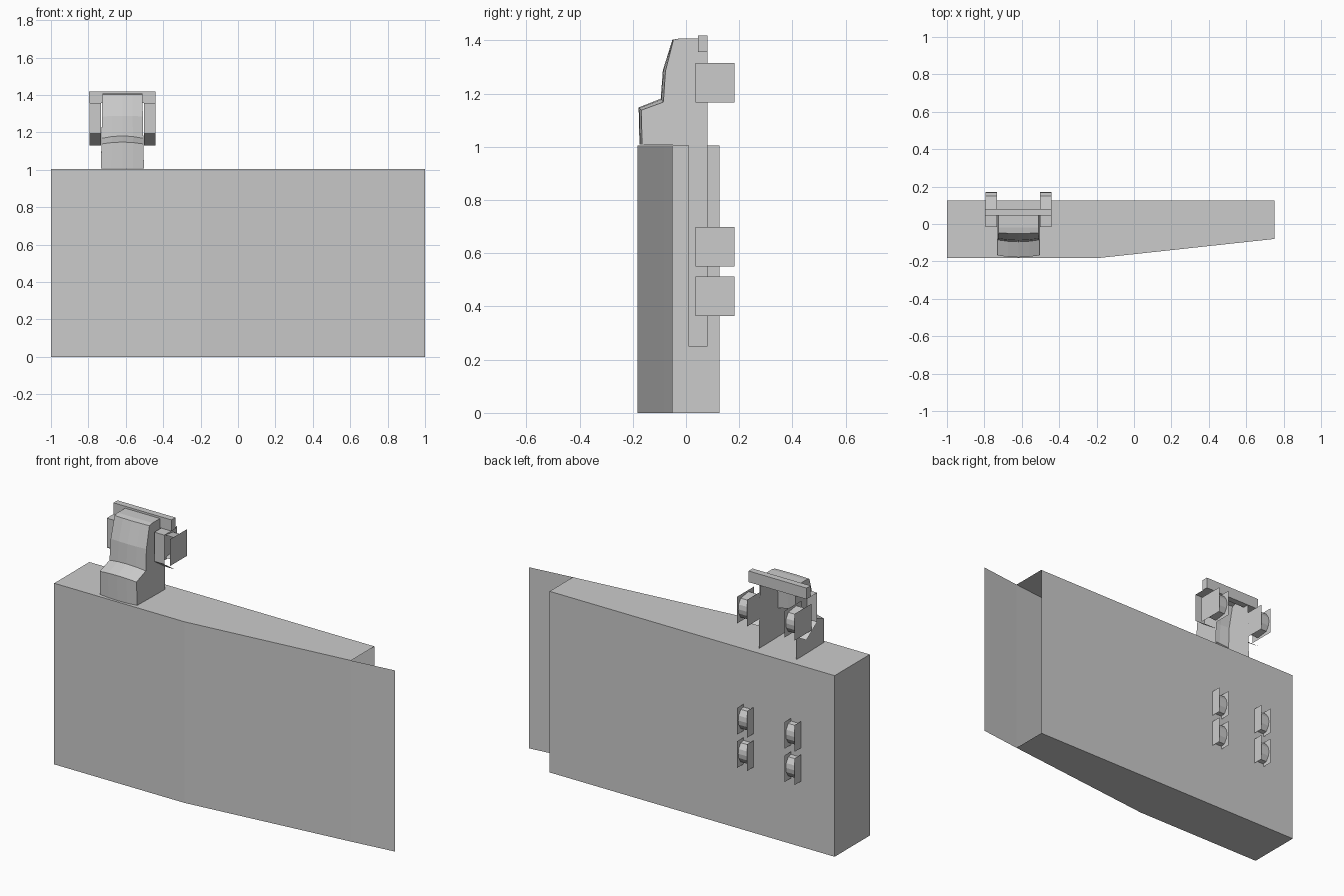
import bpy

if "Cube" in bpy.data.objects:
    bpy.data.objects.remove(bpy.data.objects["Cube"])

CX = -0.618  # centre line of the neck and its fittings


def make(name, verts, faces):
    mesh = bpy.data.meshes.new(name)
    mesh.from_pydata(verts, [], faces)
    mesh.update()
    obj = bpy.data.objects.new(name, mesh)
    bpy.context.collection.objects.link(obj)
    return obj


def sheet(name, profile, x0, x1):
    """Thin strip: an open (y, z) profile swept along x."""
    verts = [(x, y, z) for y, z in profile for x in (x0, x1)]
    faces = [(2 * i, 2 * i + 1, 2 * i + 3, 2 * i + 2) for i in range(len(profile) - 1)]
    return make(name, verts, faces)


def side_plate(name, x, outline):
    return make(name, [(x, y, z) for y, z in outline], [tuple(range(len(outline)))])


# Main panel: hollow box, open at the right end, front skin running past it
plan = [(0.75, 0.125), (-1, 0.125), (-1, -0.183), (-0.2, -0.183), (0.75, -0.08), (1, -0.05)]
n = len(plan)
verts = [(x, y, 0) for x, y in plan] + [(x, y, 1.005) for x, y in plan]
faces = [(i, i + 1, i + 1 + n, i + n) for i in range(n - 1)]
faces += [(4, 3, 2, 1, 0), tuple(i + n for i in range(5))]
make("panel_box", verts, faces)

# Neck: bowed front lofted across its width, open at the back
profile = [(-0.165, 1.008, 0.0), (-0.168, 1.138, 0.010), (-0.085, 1.168, 0.013),
           (-0.077, 1.285, 0.003), (-0.047, 1.403, 0.0), (-0.02, 1.408, 0.0), (0.08, 1.408, 0.0)]
cols = 4
verts, faces = [], []
for k, (y, z, lift) in enumerate(profile):
    half = 0.115 - 0.02 * (z - 1.0)
    for i in range(cols + 1):
        u = 2 * i / cols - 1
        bow = 1 - u * u
        front = 0.010 if k < 4 else 0.004 if k < 5 else 0
        verts.append((CX + u * half, y - front * bow, z + lift * bow))
for k in range(len(profile) - 1):
    for i in range(cols):
        a = k * (cols + 1) + i
        faces.append((a, a + 1, a + cols + 2, a + cols + 1))
# neck sides, each with a long leg reaching down inside the box
for i, s in ((0, -1), (cols, 1)):
    b = len(verts)
    verts += [(CX + s * 0.115, y, z) for y, z in
              ((0.08, 1.005), (0.01, 1.005), (0.01, 0.25), (0.08, 0.25))]
    faces.append(tuple(k * (cols + 1) + i for k in range(len(profile))) + (b, b + 1))
    faces.append((b, b + 1, b + 2, b + 3))
make("neck", verts, faces)

# Cross bar behind the top of the neck
bpy.ops.mesh.primitive_cube_add(size=1, location=(CX, 0.0625, 1.388))
bar = bpy.context.object
bar.name = "cross_bar"
bar.scale = (0.356, 0.035, 0.062)

# Folded side wings and clips, repeated on both sides of the neck
wing = [(0.08, 1.13), (-0.015, 1.195), (-0.015, 1.357), (0.045, 1.357)]
arch = [(0.08, 0.012), (0.15, 0.022), (0.168, 0.05), (0.172, 0.075),
        (0.168, 0.1), (0.15, 0.128), (0.08, 0.138)]
for side, s in (("left", -1), ("right", 1)):
    x0, x1 = sorted((CX + s * 0.115, CX + s * 0.177))
    sheet(f"wing_{side}", wing, x0, x1)
    for level, z in (("low", 0.365), ("mid", 0.55), ("top", 1.167)):
        for edge, x in (("a", x0), ("b", x1)):
            side_plate(f"clip_plate_{level}_{side}_{edge}", x,
                       [(0.035, z), (0.183, z), (0.183, z + 0.148), (0.035, z + 0.148)])
        sheet(f"clip_arch_{level}_{side}", [(y, z + dz) for y, dz in arch], x0, x1)
